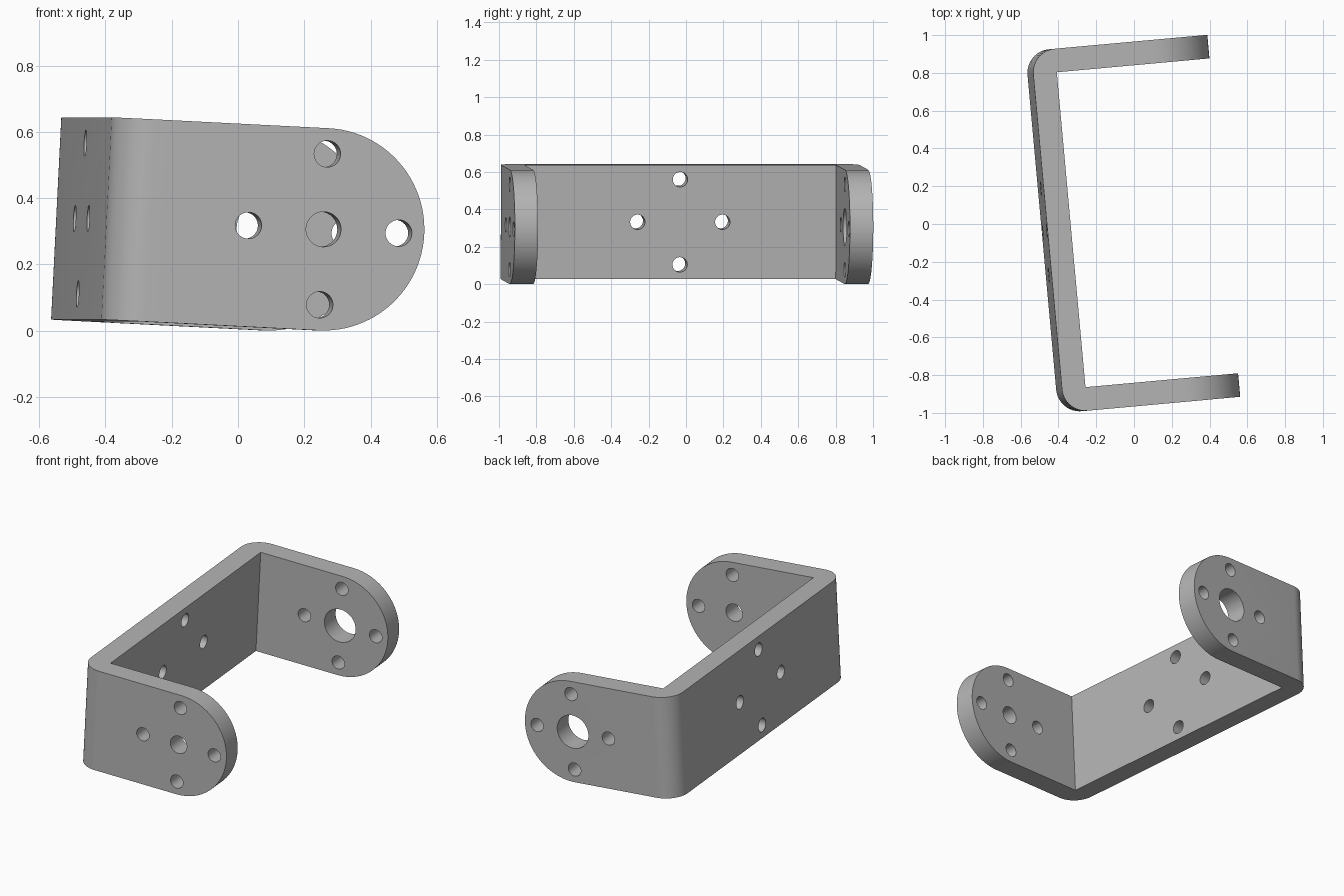
import bpy
import bmesh
from math import sin, cos, pi, radians
from mathutils import Matrix, Vector

if "Cube" in bpy.data.objects:
    bpy.data.objects.remove(bpy.data.objects["Cube"], do_unlink=True)

# Bracket dimensions in its own untilted frame
BACK = -0.475          # outer face of the back plate
HALF_W = 0.962         # outer faces of the two arms
THICK = 0.125
RADIUS = 0.3055        # rounded arm end, also half the height
PIVOT = 0.172          # centre of the rounded end
RING = 0.228           # bolt circle radius
BOLT = 0.04

grey = bpy.data.materials.new("plain grey")
grey.use_nodes = True
colour = (0.46, 0.46, 0.46, 1)
grey.diffuse_color = colour
grey.node_tree.nodes["Principled BSDF"].inputs["Base Color"].default_value = colour


def arc(cx, cy, r, start, end, steps):
    angles = [radians(start + (end - start) * i / steps) for i in range(steps + 1)]
    return [(cx + r * cos(a), cy + r * sin(a)) for a in angles]


def prism(name, points, place, direction):
    """Extrude a flat outline; place maps 2D points to 3D."""
    bm = bmesh.new()
    face = bm.faces.new([bm.verts.new(place(*p)) for p in points])
    ext = bmesh.ops.extrude_face_region(bm, geom=[face])
    verts = [g for g in ext["geom"] if isinstance(g, bmesh.types.BMVert)]
    bmesh.ops.translate(bm, verts=verts, vec=Vector(direction))
    bmesh.ops.recalc_face_normals(bm, faces=bm.faces)
    mesh = bpy.data.meshes.new(name)
    bm.to_mesh(mesh)
    bm.free()
    mesh.materials.append(grey)
    obj = bpy.data.objects.new(name, mesh)
    bpy.context.collection.objects.link(obj)
    return obj


def cut(target, cutter, operation="DIFFERENCE"):
    cutter.hide_render = True
    mod = target.modifiers.new("cut", "BOOLEAN")
    mod.operation = operation
    mod.solver = "EXACT"
    mod.object = cutter
    bpy.context.view_layer.objects.active = target
    bpy.ops.object.modifier_apply(modifier=mod.name)
    bpy.data.objects.remove(cutter, do_unlink=True)


# U-shaped strip with rounded outer bends and sharp inner corners
inner = HALF_W - THICK
u_shape = [(0.7, -inner), (BACK + THICK, -inner), (BACK + THICK, inner),
           (0.7, inner), (0.7, HALF_W)]
u_shape += arc(BACK + THICK, inner, THICK, 90, 180, 12)
u_shape += arc(BACK + THICK, -inner, THICK, 180, 270, 12)
u_shape += [(0.7, -HALF_W)]
bracket = prism("u_bracket", u_shape, lambda x, y: (x, y, -0.5), (0, 0, 1))

# Side outline: straight edges ending in a half circle
outline = [(-0.8, RADIUS), (-0.8, -RADIUS)] + arc(PIVOT, 0, RADIUS, -90, 90, 48)
cut(bracket, prism("side_outline", outline, lambda x, z: (x, -1.2, z), (0, 2.4, 0)),
    "INTERSECT")


def circle(cx, cy, r):
    return arc(cx, cy, r, 0, 360, 32)[:-1]


ring = [(RING, 0), (0, RING), (-RING, 0), (0, -RING)]

# Bolt holes through both arms
for dx, dz in ring:
    cut(bracket, prism("arm_hole", circle(PIVOT + dx, dz, BOLT),
                       lambda x, z: (x, -1.2, z), (0, 2.4, 0)))

# Pivot holes: small in the front arm, large in the rear arm
for start, r in ((-1.2, 0.053), (0.5, 0.1)):
    cut(bracket, prism("pivot_hole", circle(PIVOT, 0, r),
                       lambda x, z: (x, start, z), (0, 0.7, 0)))

# Bolt holes through the back plate
for dy, dz in ring:
    cut(bracket, prism("back_hole", circle(dy, dz, BOLT),
                       lambda y, z: (-0.7, y, z), (0.5, 0, 0)))

# Smooth curved walls, keep crisp edges
bpy.ops.object.select_all(action="DESELECT")
bracket.select_set(True)
bpy.context.view_layer.objects.active = bracket
bpy.ops.object.shade_smooth_by_angle(angle=radians(30))

# Slight turn and forward lean of the whole bracket
bracket.matrix_world = (Matrix.Translation((0, 0, 0.3147))
                        @ Matrix.Rotation(radians(5.2), 4, "Z")
                        @ Matrix.Rotation(radians(2.9), 4, "Y"))
